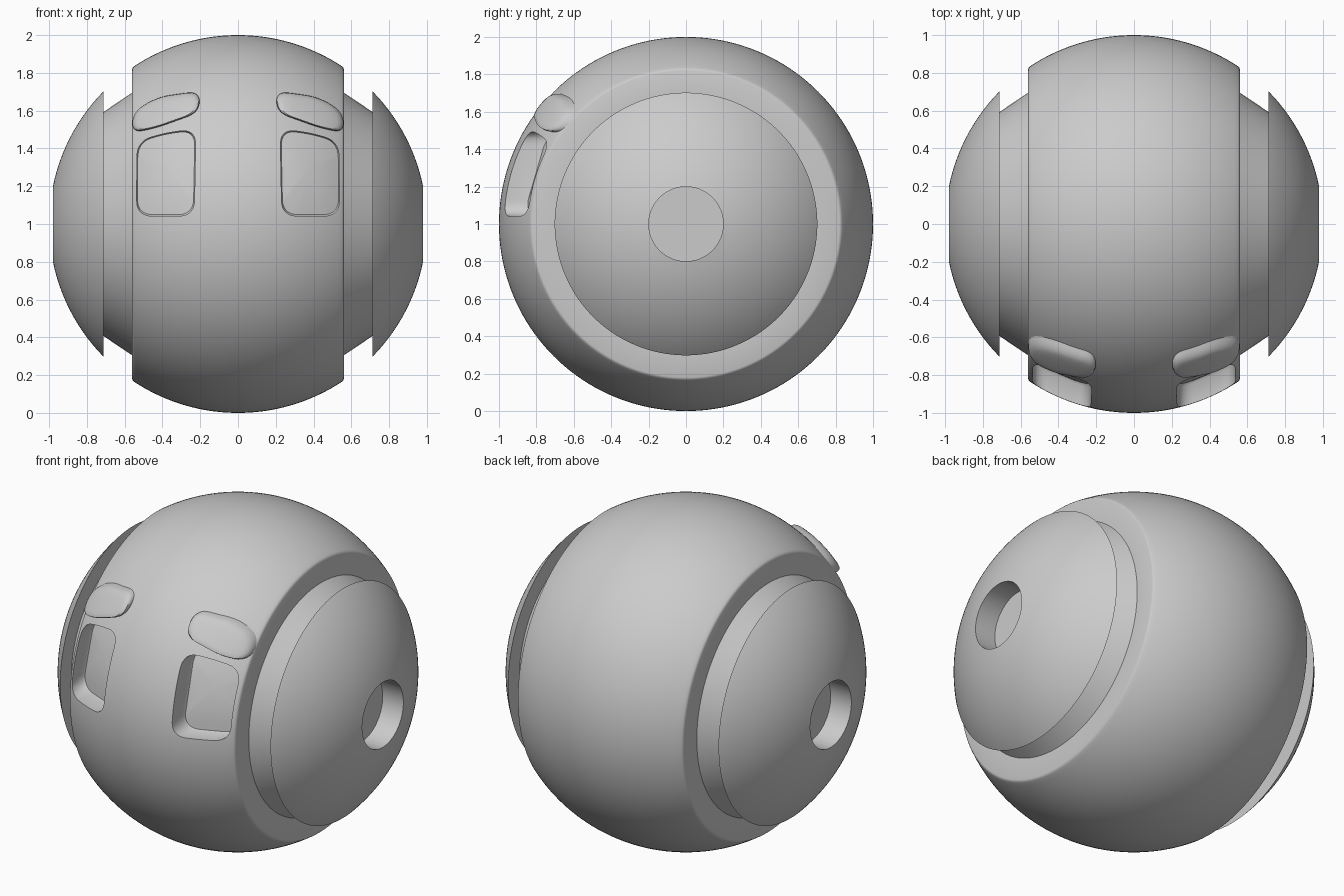
import bpy, bmesh, math
from mathutils import Vector

if "Cube" in bpy.data.objects:
    bpy.data.objects.remove(bpy.data.objects["Cube"])

SEG = 160


def finish(name, bm):
    bmesh.ops.remove_doubles(bm, verts=bm.verts, dist=1e-5)
    bmesh.ops.recalc_face_normals(bm, faces=bm.faces)
    me = bpy.data.meshes.new(name)
    bm.to_mesh(me)
    bm.free()
    ob = bpy.data.objects.new(name, me)
    bpy.context.collection.objects.link(ob)
    return ob


def smooth(ob):
    bpy.ops.object.select_all(action='DESELECT')
    ob.select_set(True)
    bpy.context.view_layer.objects.active = ob
    bpy.ops.object.shade_smooth_by_angle(angle=math.radians(35))


def skin(bm, rings):
    for a, b in zip(rings, rings[1:]):
        for i in range(len(a)):
            j = (i + 1) % len(a)
            bm.faces.new((a[i], a[j], b[j], b[i]))


def lathe(name, profile):
    """Revolve (x, radius) points around the x axis through z = 1."""
    bm = bmesh.new()
    angles = [2 * math.pi * i / SEG for i in range(SEG)]
    skin(bm, [[bm.verts.new((x, r * math.cos(a), 1 + r * math.sin(a))) for a in angles]
              for x, r in profile])
    return finish(name, bm)


def arc(x0, x1, n):
    xs = [x0 + (x1 - x0) * i / n for i in range(n + 1)]
    return [(x, math.sqrt(1 - x * x)) for x in xs]


def rounded(corners, radius, n=8):
    """Round every corner of a front-view (x, z) polygon."""
    pts = []
    for i, c in enumerate(corners):
        c = Vector(c)
        ends = []
        for o in (corners[i - 1], corners[(i + 1) % len(corners)]):
            d = Vector(o) - c
            ends.append(c + d.normalized() * min(radius, d.length * 0.49))
        for k in range(n + 1):
            t = k / n
            pts.append(ends[0] * (1 - t) ** 2 + c * 2 * t * (1 - t) + ends[1] * t * t)
    return pts


def patch(name, outline, side, rings):
    """Rings of (scale, depth function) that follow the ball's surface."""
    mid = sum(outline, Vector((0, 0))) / len(outline)
    bm = bmesh.new()
    loops = []
    for s, depth in rings:
        loop = []
        for p in outline:
            q = mid + (p - mid) * s
            loop.append(bm.verts.new((side * q.x, depth(q.x, q.y - 1), q.y)))
        loops.append(loop)
    skin(bm, loops)
    bm.faces.new(loops[0])
    bm.faces.new(loops[-1])
    return finish(name, bm)


def ball(radius, shift=0.0):
    return lambda x, z: shift - math.sqrt(radius ** 2 - x * x - z * z)


# Ball body with tapered hubs
half = [(0.557, 0.829), (0.56, 0.82), (0.56, 0.695), (0.72, 0.588), (0.72, 0)]
body = lathe("body", [(-x, r) for x, r in reversed(half)] + arc(-0.55, 0.55, 56) + half)

eye = rounded([(0.223, 1.502), (0.39, 1.482), (0.535, 1.435), (0.537, 1.042), (0.232, 1.042)], 0.085)
brow = rounded([(0.203, 1.705), (0.43, 1.672), (0.555, 1.595), (0.562, 1.485),
                (0.45, 1.503), (0.205, 1.59)], 0.075)

for side, tag in ((1, "right"), (-1, "left")):
    # Side cap with a round recess
    cap = lathe("side_cap_" + tag, [(side * x, r) for x, r in
                [(0.715, 0.57)] + arc(0.712, 0.98, 28) + [(0.84, 0.199), (0.84, 0)]])
    smooth(cap)

    # Eye recess cutter
    floor = ball(1, 0.12)
    cutter = patch("eye_cutter_" + tag, eye, side,
                   [(1, lambda x, z: -1.2), (1, ball(1, 0.105)), (0.97, floor), (0.8, floor),
                    (0.6, floor), (0.4, floor), (0.2, floor), (0.02, floor)])
    cutter.hide_render = True
    mod = body.modifiers.new("eye_" + tag, 'BOOLEAN')
    mod.operation = 'DIFFERENCE'
    mod.solver = 'EXACT'
    mod.object = cutter
    bpy.context.view_layer.objects.active = body
    bpy.ops.object.modifier_apply(modifier=mod.name)
    bpy.data.objects.remove(cutter)

    # Raised brow pad
    pad = patch("brow_" + tag, brow, side,
                [(1, ball(0.96)), (1, ball(1.012)), (0.97, ball(1.024)), (0.9, ball(1.032)),
                 (0.8, ball(1.035)), (0.6, ball(1.036)), (0.4, ball(1.036)),
                 (0.2, ball(1.036)), (0.02, ball(1.036))])
    smooth(pad)

smooth(body)
